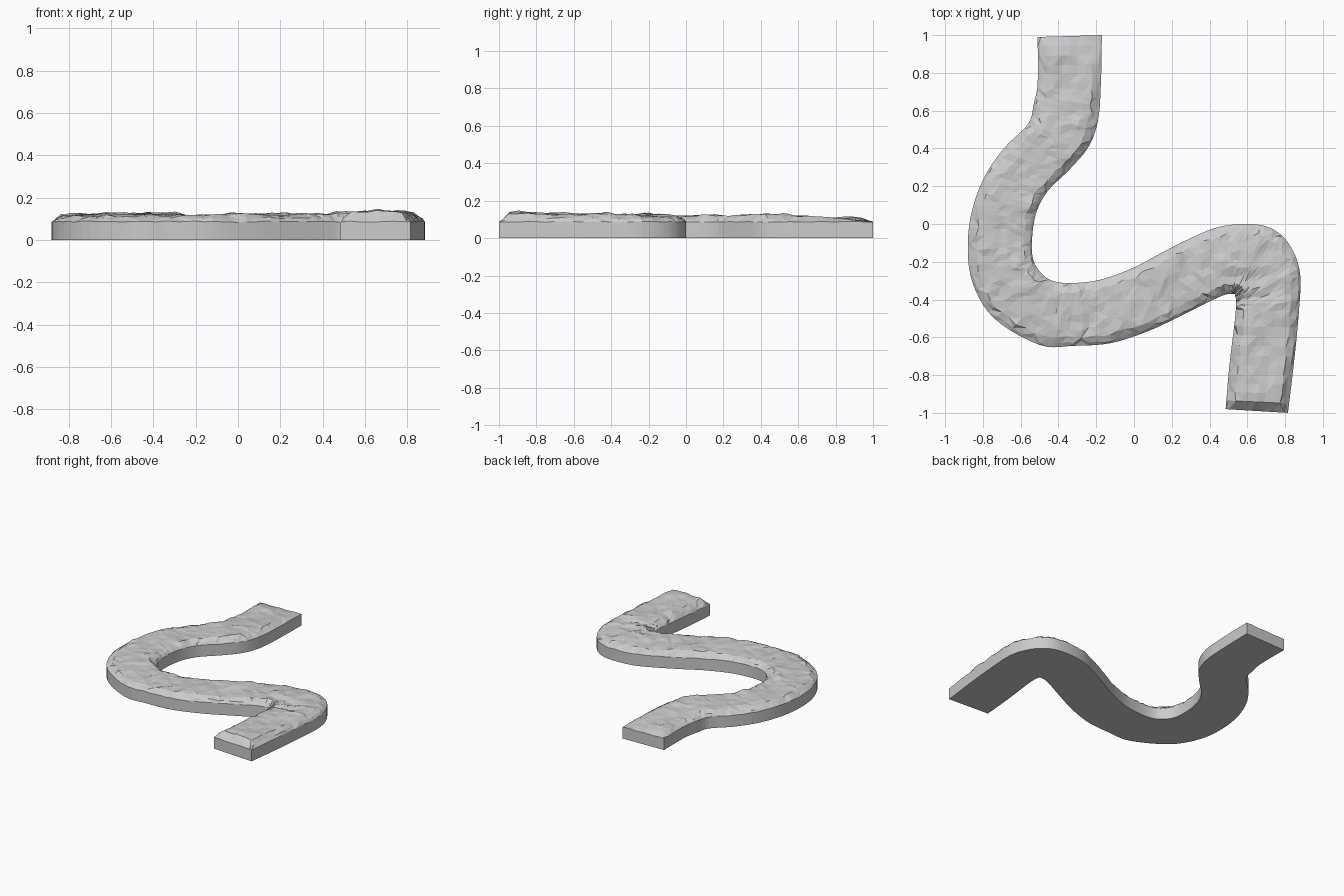
import bpy, bmesh, random
from mathutils import Vector, noise

if "Cube" in bpy.data.objects:
    bpy.data.objects.remove(bpy.data.objects["Cube"])

random.seed(4)

# Matching points on the two banks: (outer x, outer y, inner x, inner y)
BANKS = [
    (-.51, .99, -.17, 1.0), (-.51, .75, -.175, .75), (-.53, .64, -.19, .55),
    (-.56, .53, -.24, .41), (-.68, .41, -.34, .29), (-.78, .27, -.46, .17),
    (-.85, .10, -.52, .05), (-.88, -.10, -.54, -.09), (-.855, -.31, -.53, -.20),
    (-.74, -.50, -.47, -.28), (-.50, -.64, -.39, -.31), (-.32, -.645, -.28, -.31),
    (-.12, -.63, -.16, -.29), (.08, -.565, 0, -.23), (.26, -.48, .15, -.15),
    (.40, -.41, .30, -.075), (.48, -.375, .45, -.015), (.53, -.37, .62, 0),
    (.535, -.38, .74, -.03), (.54, -.40, .83, -.12), (.54, -.43, .88, -.27),
    (.535, -.50, .87, -.50), (.505, -.75, .845, -.75), (.485, -.98, .815, -1.0)]
STEPS = 5
ACROSS = [0, .05, .14, .26, .38, .5, .62, .74, .86, .95, 1]


def smooth_rows(points):
    """Catmull-Rom interpolation of the bank pairs."""
    pts = [Vector(p) for p in points]
    pts = [2 * pts[0] - pts[1]] + pts + [2 * pts[-1] - pts[-2]]
    rows = []
    for i in range(1, len(pts) - 2):
        a, b, c, d = pts[i - 1:i + 3]
        for k in range(STEPS):
            t = k / STEPS
            rows.append(.5 * (2 * b + (c - a) * t + (2 * a - 5 * b + 4 * c - d) * t ** 2
                              + (3 * b - a - 3 * c + d) * t ** 3))
    return rows + [pts[-2]]


def surface_height(x, y, edge):
    """Rim low, middle raised, with coarse and fine rock bumps."""
    rise = min(1, edge / .07)
    rise = rise * (2 - rise)
    coarse = noise.noise(Vector((x * 5, y * 5, 1.3)))
    fine = noise.noise(Vector((x * 16, y * 16, 7.1)))
    hump = .012 if x > .4 and y < -.4 else 0
    end_dip = -.018 * max(0, (y - .6) / .4)
    return .087 + .006 * fine + rise * (.034 + .014 * coarse + .006 * fine + hump + end_dip)


rows = smooth_rows(BANKS)
bm = bmesh.new()
top, base = [], []
for i, r in enumerate(rows):
    a, b = Vector(r[:2]), Vector(r[2:])
    width = (b - a).length
    end = min((rows[i] - rows[j]).length / 1.41 for j in (0, -1))
    line = []
    for u in ACROSS:
        inside = 0 < u < 1 and 0 < i < len(rows) - 1
        p = a.lerp(b, u + (random.uniform(-.025, .025) if inside else 0))
        edge = min(u * width, (1 - u) * width, end)
        line.append(bm.verts.new((p.x, p.y, surface_height(p.x, p.y, edge))))
    top.append(line)
    base.append([bm.verts.new((v.co.x, v.co.y, 0)) for v in (line[0], line[-1])])

# Rocky top, triangulated with random diagonals
n = len(ACROSS) - 1
for i in range(len(rows) - 1):
    for j in range(n):
        q = [top[i][j], top[i + 1][j], top[i + 1][j + 1], top[i][j + 1]]
        if random.random() < .5:
            q = q[1:] + q[:1]
        bm.faces.new((q[0], q[1], q[2]))
        bm.faces.new((q[0], q[2], q[3]))
    # Upright sides and flat underside
    (l0, r0), (l1, r1) = base[i], base[i + 1]
    bm.faces.new((l0, l1, top[i + 1][0], top[i][0]))
    bm.faces.new((r1, r0, top[i][n], top[i + 1][n]))
    bm.faces.new((l0, r0, r1, l1))

# End walls
bm.faces.new([base[0][1], base[0][0]] + top[0])
bm.faces.new([base[-1][0], base[-1][1]] + top[-1][::-1])
bmesh.ops.recalc_face_normals(bm, faces=bm.faces[:])

mesh = bpy.data.meshes.new("winding_stone_path")
bm.to_mesh(mesh)
bm.free()
path = bpy.data.objects.new("winding_stone_path", mesh)
bpy.context.collection.objects.link(path)

stone = bpy.data.materials.new("light grey stone")
stone.diffuse_color = (.6, .6, .6, 1)
stone.use_nodes = True
stone.node_tree.nodes["Principled BSDF"].inputs["Base Color"].default_value = stone.diffuse_color
mesh.materials.append(stone)
